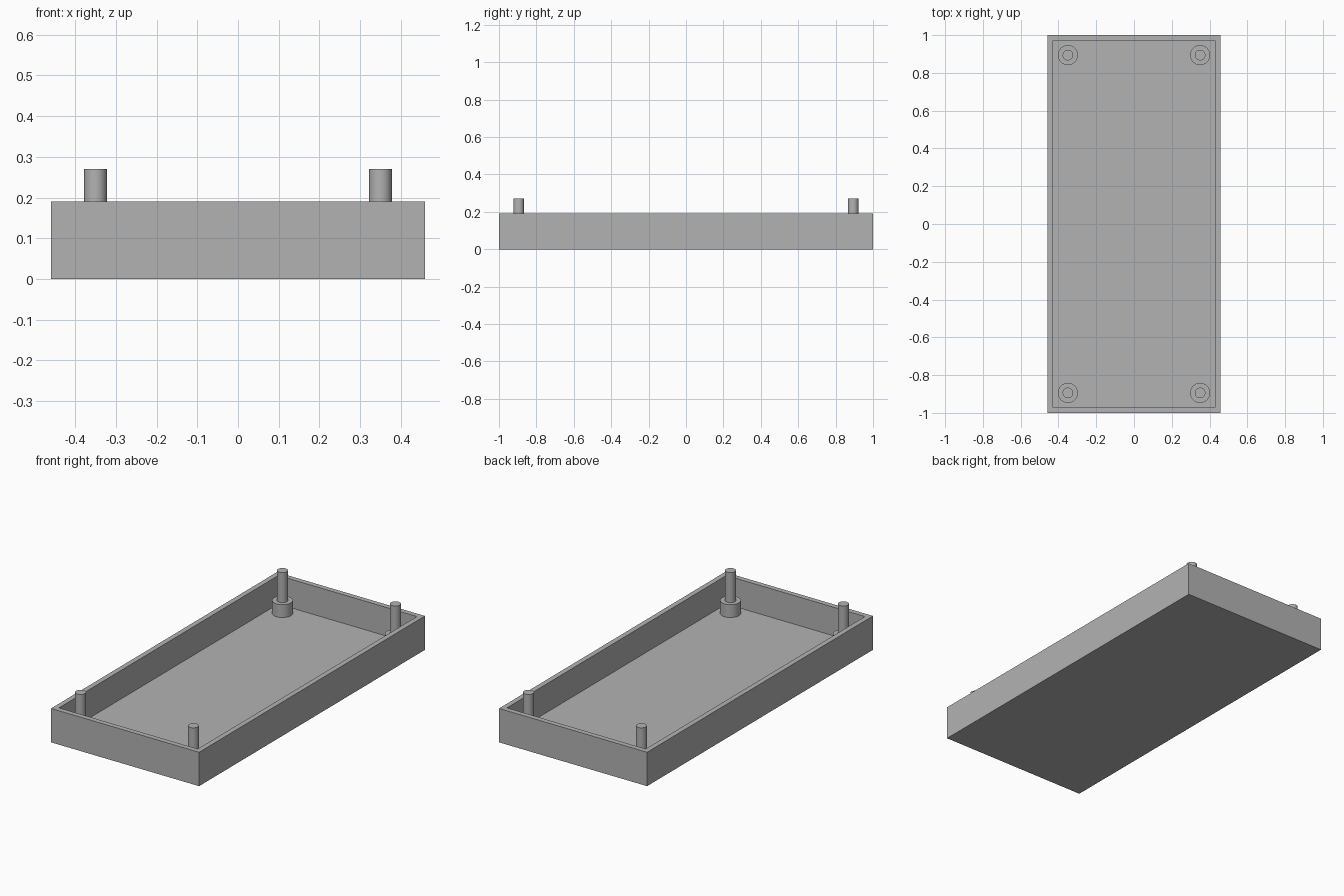
import bpy
import bmesh
from mathutils import Matrix

WIDTH, LENGTH, HEIGHT = 0.918, 2.0, 0.19
WALL, FLOOR = 0.029, 0.03
POST_X, POST_Y = 0.35, 0.894

cube = bpy.data.objects.get("Cube")
if cube:
    bpy.data.objects.remove(cube, do_unlink=True)

grey = bpy.data.materials.new("plain grey")
grey.use_nodes = True
colour = (0.45, 0.45, 0.45, 1)
grey.diffuse_color = colour
grey.node_tree.nodes["Principled BSDF"].inputs["Base Color"].default_value = colour


def add_object(name, bm):
    mesh = bpy.data.meshes.new(name)
    bm.normal_update()
    bm.to_mesh(mesh)
    bm.free()
    mesh.materials.append(grey)
    obj = bpy.data.objects.new(name, mesh)
    bpy.context.collection.objects.link(obj)
    return obj


def top_face(bm):
    bm.normal_update()
    return max(bm.faces, key=lambda f: f.normal.z * f.calc_center_median().z)


# Open tray: a box whose top is inset to the wall and pushed down to the floor
bm = bmesh.new()
bmesh.ops.create_cube(bm, size=1, matrix=Matrix.Translation((0, 0, HEIGHT / 2))
                      @ Matrix.Diagonal((WIDTH, LENGTH, HEIGHT, 1)))
top = top_face(bm)
bmesh.ops.inset_region(bm, faces=[top], thickness=WALL, use_even_offset=True)
inner = bmesh.ops.extrude_discrete_faces(bm, faces=[top])["faces"][0]
bmesh.ops.translate(bm, verts=inner.verts, vec=(0, 0, FLOOR - HEIGHT))
add_object("tray", bm)


# Stepped corner posts: a wide boss carrying a narrow pin
def stepped_post(name, x, y, boss_radius=0.053, pin_radius=0.028,
                 boss_top=0.102, pin_top=0.27):
    bm = bmesh.new()
    depth = boss_top - FLOOR
    bmesh.ops.create_cone(bm, cap_ends=True, segments=48, radius1=boss_radius,
                          radius2=boss_radius, depth=depth,
                          matrix=Matrix.Translation((0, 0, FLOOR + depth / 2)))
    cap = top_face(bm)
    bmesh.ops.inset_region(bm, faces=[cap], thickness=boss_radius - pin_radius,
                           use_even_offset=True)
    pin = bmesh.ops.extrude_discrete_faces(bm, faces=[cap])["faces"][0]
    bmesh.ops.translate(bm, verts=pin.verts, vec=(0, 0, pin_top - boss_top))
    obj = add_object(name, bm)
    obj.location = (x, y, 0)
    bpy.ops.object.select_all(action="DESELECT")
    obj.select_set(True)
    bpy.context.view_layer.objects.active = obj
    bpy.ops.object.shade_smooth_by_angle()


for side, sx in (("left", 1), ("right", -1)):
    for end, sy in (("front", -1), ("back", 1)):
        stepped_post(f"{end}_{side}_post", sx * POST_X, sy * POST_Y)
